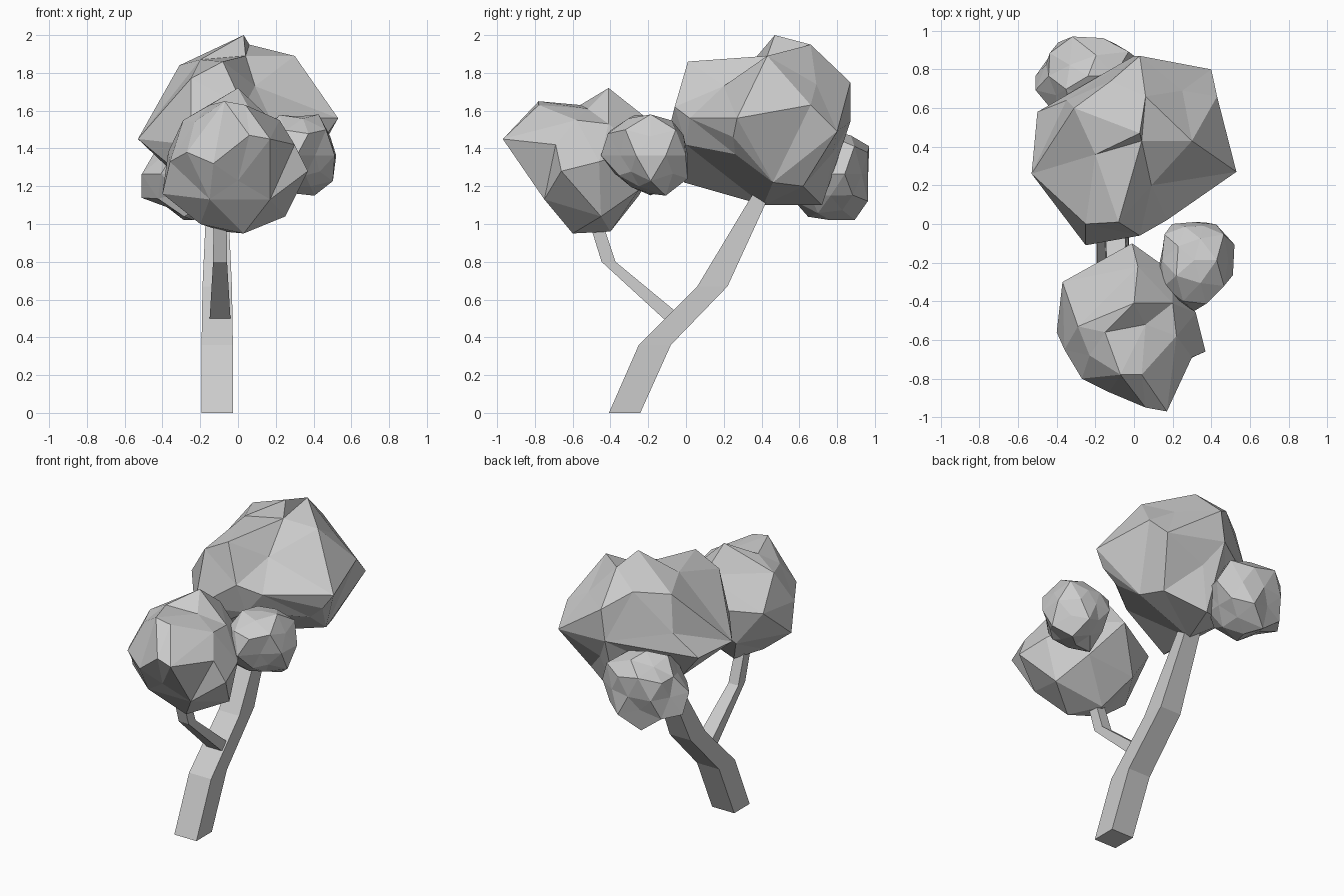
import bpy
import bmesh
import random
from mathutils import Vector

cube = bpy.data.objects.get("Cube")
if cube:
    bpy.data.objects.remove(cube, do_unlink=True)

# One plain grey for the whole tree
grey = bpy.data.materials.new("plain_grey")
colour = (0.6, 0.6, 0.6, 1)
grey.diffuse_color = colour
grey.use_nodes = True
grey.node_tree.nodes["Principled BSDF"].inputs["Base Color"].default_value = colour


def finish(name, bm):
    """Turn a bmesh into a flat shaded, grey object."""
    bmesh.ops.recalc_face_normals(bm, faces=bm.faces[:])
    mesh = bpy.data.meshes.new(name)
    bm.to_mesh(mesh)
    bm.free()
    mesh.materials.append(grey)
    obj = bpy.data.objects.new(name, mesh)
    bpy.context.collection.objects.link(obj)
    return obj


def limb(name, x, sections):
    """Square limb lofted through level sections: (y, z, half width, half depth)."""
    bm = bmesh.new()
    rings = []
    for y, z, w, d in sections:
        corners = ((-w, -d), (w, -d), (w, d), (-w, d))
        rings.append([bm.verts.new((x + dx, y + dy, z)) for dx, dy in corners])
    for low, high in zip(rings, rings[1:]):
        for i in range(4):
            j = (i + 1) % 4
            bm.faces.new((low[i], low[j], high[j], high[i]))
    bm.faces.new(rings[0])
    bm.faces.new(rings[-1])
    return finish(name, bm)


def faceted_clump(name, centre, corners):
    """Large foliage mass: a faceted ball pulled out to peaks and in to dents."""
    bm = bmesh.new()
    centre = Vector(centre)
    targets = {}
    for corner in corners:
        vert = bm.verts.new((Vector(corner) - centre).normalized())
        targets[vert] = corner
    bmesh.ops.convex_hull(bm, input=bm.verts[:])
    for vert, corner in targets.items():
        vert.co = corner
    return finish(name, bm)


def crumpled_clump(name, low, high, seed):
    """Small foliage ball, roughened and fitted between two bounding corners."""
    rng = random.Random(seed)
    bm = bmesh.new()
    bmesh.ops.create_icosphere(bm, subdivisions=2, radius=1)
    for v in bm.verts:
        v.co *= rng.uniform(0.8, 1.15)
    for axis in range(3):
        values = [v.co[axis] for v in bm.verts]
        start, span = min(values), max(values) - min(values)
        for v in bm.verts:
            t = (v.co[axis] - start) / span
            v.co[axis] = low[axis] + t * (high[axis] - low[axis])
    return finish(name, bm)


# Leaning trunk and its side branch
limb("trunk", -0.11, [(-0.325, 0, 0.083, 0.083), (-0.165, 0.36, 0.083, 0.085),
                      (0.14, 0.67, 0.078, 0.08), (0.4, 1.16, 0.055, 0.045)])
limb("branch", -0.095, [(-0.065, 0.5, 0.055, 0.055), (-0.41, 0.8, 0.037, 0.037),
                        (-0.5, 1.08, 0.034, 0.034)])

# Large crown over the trunk
faceted_clump("main_crown", (0, 0.4, 1.5), [
    # upper peaks
    (0.03, 0.47, 2.0), (0.3, 0.43, 1.89), (-0.2, 0.36, 1.87), (0.06, 0.66, 1.95),
    (-0.08, 0.01, 1.86), (-0.31, 0.6, 1.84), (-0.12, 0.74, 1.86), (0.04, 0.43, 1.89),
    # widest corners
    (0.25, 0.69, 1.74), (0.43, 0.66, 1.63), (0.53, 0.27, 1.56), (0.4, 0.8, 1.49),
    (0.03, 0.87, 1.75), (0.0, 0.87, 1.54), (-0.35, 0.64, 1.6), (-0.5, 0.58, 1.45),
    (-0.53, 0.26, 1.45), (-0.25, 0.0, 1.77), (-0.25, -0.11, 1.42), (0.03, -0.06, 1.62),
    # front dents
    (0.09, 0.2, 1.73), (0.17, 0.02, 1.56), (0.06, 0.0, 1.42),
    # underside
    (-0.25, -0.01, 1.22), (0.46, 0.25, 1.46), (0.36, 0.26, 1.37), (0.34, 0.46, 1.22),
    (0.28, 0.62, 1.2), (0.02, 0.72, 1.1), (-0.1, 0.41, 1.1), (0.1, 0.78, 1.38),
    (-0.32, 0.5, 1.25)])

# Crown on the side branch
faceted_clump("front_crown", (0, -0.5, 1.35), [
    # top
    (0.0, -0.41, 1.72), (-0.07, -0.78, 1.65), (0.04, -0.78, 1.63), (-0.15, -0.56, 1.63),
    (0.06, -0.52, 1.61), (0.22, -0.58, 1.55), (0.2, -0.41, 1.53), (0.02, -0.22, 1.57),
    (-0.29, -0.53, 1.55), (-0.23, -0.68, 1.54),
    # widest corners
    (0.06, -0.95, 1.47), (0.17, -0.97, 1.45), (0.3, -0.69, 1.42), (0.37, -0.66, 1.28),
    (0.32, -0.46, 1.33), (0.2, -0.25, 1.4), (-0.01, -0.1, 1.4), (-0.37, -0.3, 1.38),
    (-0.36, -0.65, 1.33), (-0.27, -0.8, 1.38), (-0.13, -0.87, 1.32), (-0.4, -0.56, 1.16),
    # underside
    (0.0, -0.81, 1.23), (-0.15, -0.75, 1.13), (0.17, -0.75, 1.13), (0.25, -0.45, 1.04),
    (0.03, -0.6, 0.95), (-0.08, -0.4, 0.96), (-0.2, -0.55, 1.0), (-0.2, -0.25, 1.15),
    (0.15, -0.25, 1.18)])

# Small tufts beside and behind
crumpled_clump("side_tuft", (0.12, -0.45, 1.15), (0.52, 0.01, 1.58), 4)
crumpled_clump("back_tuft", (-0.51, 0.55, 1.02), (0.04, 0.97, 1.5), 9)
